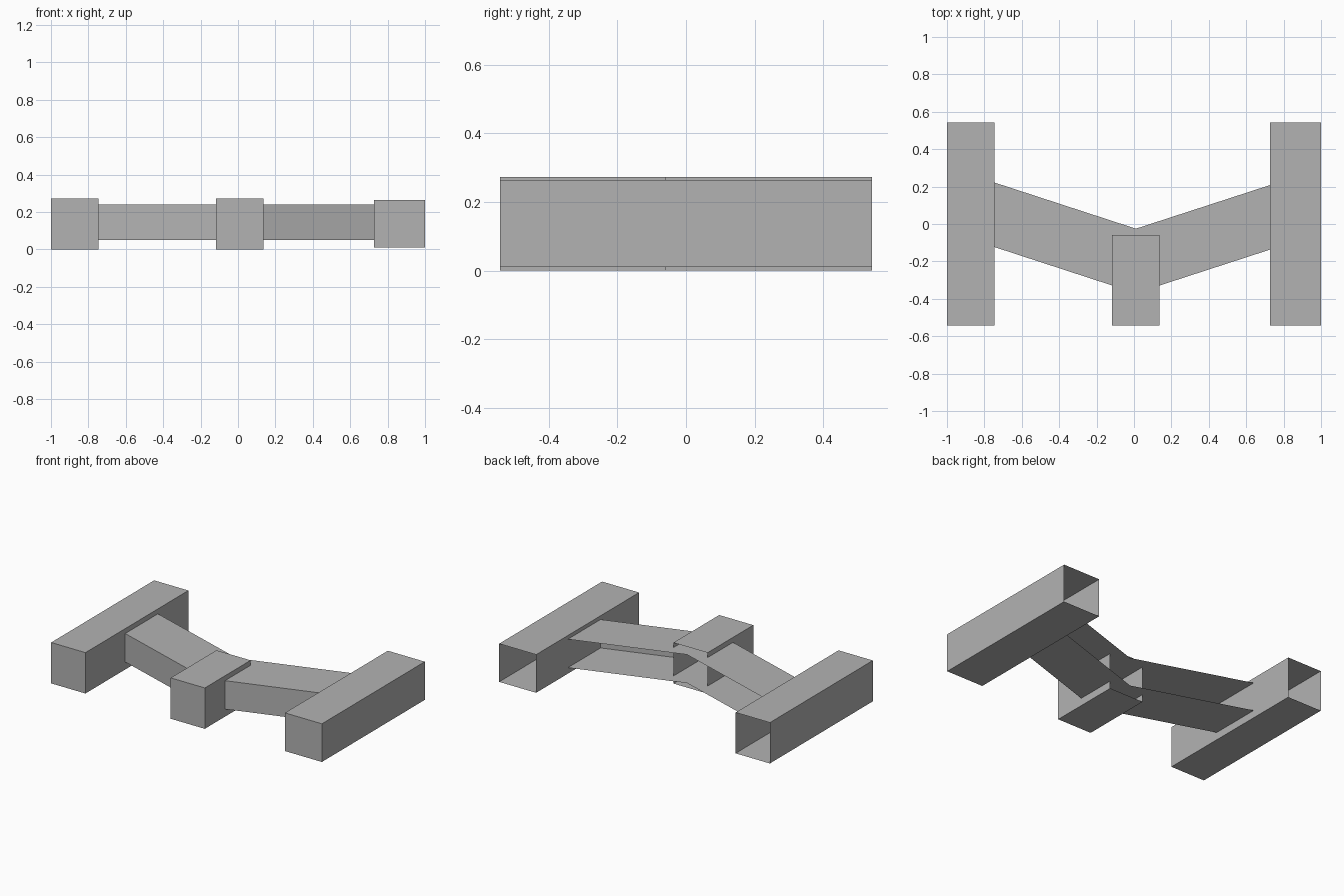
import bpy
import bmesh

default = bpy.data.objects.get("Cube")
if default:
    bpy.data.objects.remove(default, do_unlink=True)

grey = bpy.data.materials.new("plain grey")
grey.use_nodes = True
colour = (0.45, 0.45, 0.45, 1)
grey.diffuse_color = colour
grey.node_tree.nodes["Principled BSDF"].inputs["Base Color"].default_value = colour


def finish(name, bm):
    mesh = bpy.data.meshes.new(name)
    bm.to_mesh(mesh)
    bm.free()
    mesh.materials.append(grey)
    obj = bpy.data.objects.new(name, mesh)
    bpy.context.collection.objects.link(obj)
    return obj


def open_box(name, low, high):
    """Thin-walled box with its back (+y) face missing."""
    bm = bmesh.new()
    bmesh.ops.create_cube(bm, size=1)
    for v in bm.verts:
        v.co = [a + (c + 0.5) * (b - a) for a, b, c in zip(low, high, v.co)]
    back = [f for f in bm.faces if f.normal.y > 0.9]
    bmesh.ops.delete(bm, geom=back, context='FACES')
    return finish(name, bm)


def channel(name, path, depth, bottom, top):
    """Top, front and bottom walls swept along a path, open at the back."""
    bm = bmesh.new()
    rows = []
    for x, y in path:
        section = [(y + depth, top), (y, top), (y, bottom), (y + depth, bottom)]
        rows.append([bm.verts.new((x, sy, sz)) for sy, sz in section])
    for a, b in zip(rows, rows[1:]):
        for i in range(3):
            bm.faces.new((a[i], a[i + 1], b[i + 1], b[i]))
    return finish(name, bm)


# Side and centre blocks
open_box("right_block", (-1, -0.543, 0), (-0.747, 0.543, 0.273))
open_box("left_block", (0.727, -0.543, 0.01), (1, 0.543, 0.265))
open_box("centre_block", (-0.117, -0.543, 0), (0.135, -0.06, 0.273))

# V-shaped connecting arms
channel("connecting_arms", [(-0.747, -0.123), (0.01, -0.37), (0.727, -0.137)],
        0.345, 0.05, 0.24)
